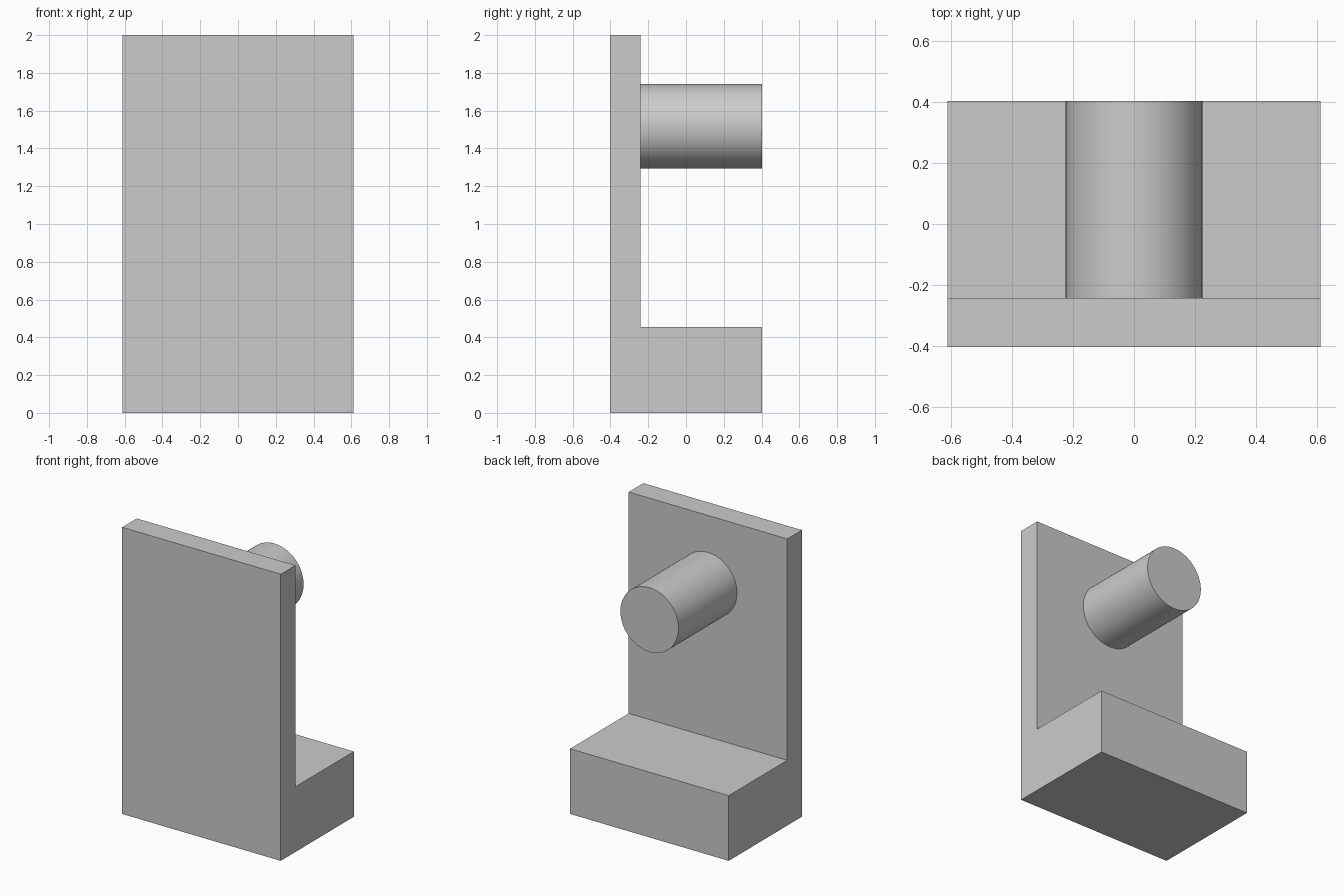
import bpy
import bmesh
import math
from mathutils import Matrix

cube = bpy.data.objects.get("Cube")
if cube:
    bpy.data.objects.remove(cube, do_unlink=True)

HALF_WIDTH = 0.612
FRONT, PLATE_BACK, BACK = -0.403, -0.242, 0.403
LEDGE, TOP = 0.455, 2.0
PEG_RADIUS, PEG_HEIGHT = 0.224, 1.518

grey = bpy.data.materials.new("plain_grey")
grey.use_nodes = True
colour = (0.6, 0.6, 0.6, 1)
grey.diffuse_color = colour
grey.node_tree.nodes["Principled BSDF"].inputs["Base Color"].default_value = colour


def add_object(name, bm):
    bmesh.ops.recalc_face_normals(bm, faces=bm.faces)
    mesh = bpy.data.meshes.new(name)
    bm.to_mesh(mesh)
    bm.free()
    mesh.materials.append(grey)
    obj = bpy.data.objects.new(name, mesh)
    bpy.context.collection.objects.link(obj)
    return obj


# L-shaped bracket: side profile (y, z) extruded across the width
profile = [(FRONT, 0), (BACK, 0), (BACK, LEDGE),
           (PLATE_BACK, LEDGE), (PLATE_BACK, TOP), (FRONT, TOP)]
bm = bmesh.new()
side = bm.faces.new([bm.verts.new((-HALF_WIDTH, y, z)) for y, z in profile])
extruded = bmesh.ops.extrude_face_region(bm, geom=[side], use_keep_orig=True)
moved = [v for v in extruded["geom"] if isinstance(v, bmesh.types.BMVert)]
bmesh.ops.translate(bm, verts=moved, vec=(2 * HALF_WIDTH, 0, 0))
add_object("bracket", bm)

# Round peg standing out from the back of the plate
bm = bmesh.new()
placement = (Matrix.Translation((0, (PLATE_BACK + BACK) / 2, PEG_HEIGHT))
             @ Matrix.Rotation(math.pi / 2, 4, "X"))
bmesh.ops.create_cone(bm, cap_ends=True, segments=96, radius1=PEG_RADIUS,
                      radius2=PEG_RADIUS, depth=BACK - PLATE_BACK, matrix=placement)
peg = add_object("peg", bm)

bpy.ops.object.select_all(action="DESELECT")
peg.select_set(True)
bpy.context.view_layer.objects.active = peg
bpy.ops.object.shade_smooth_by_angle(angle=math.radians(30))
